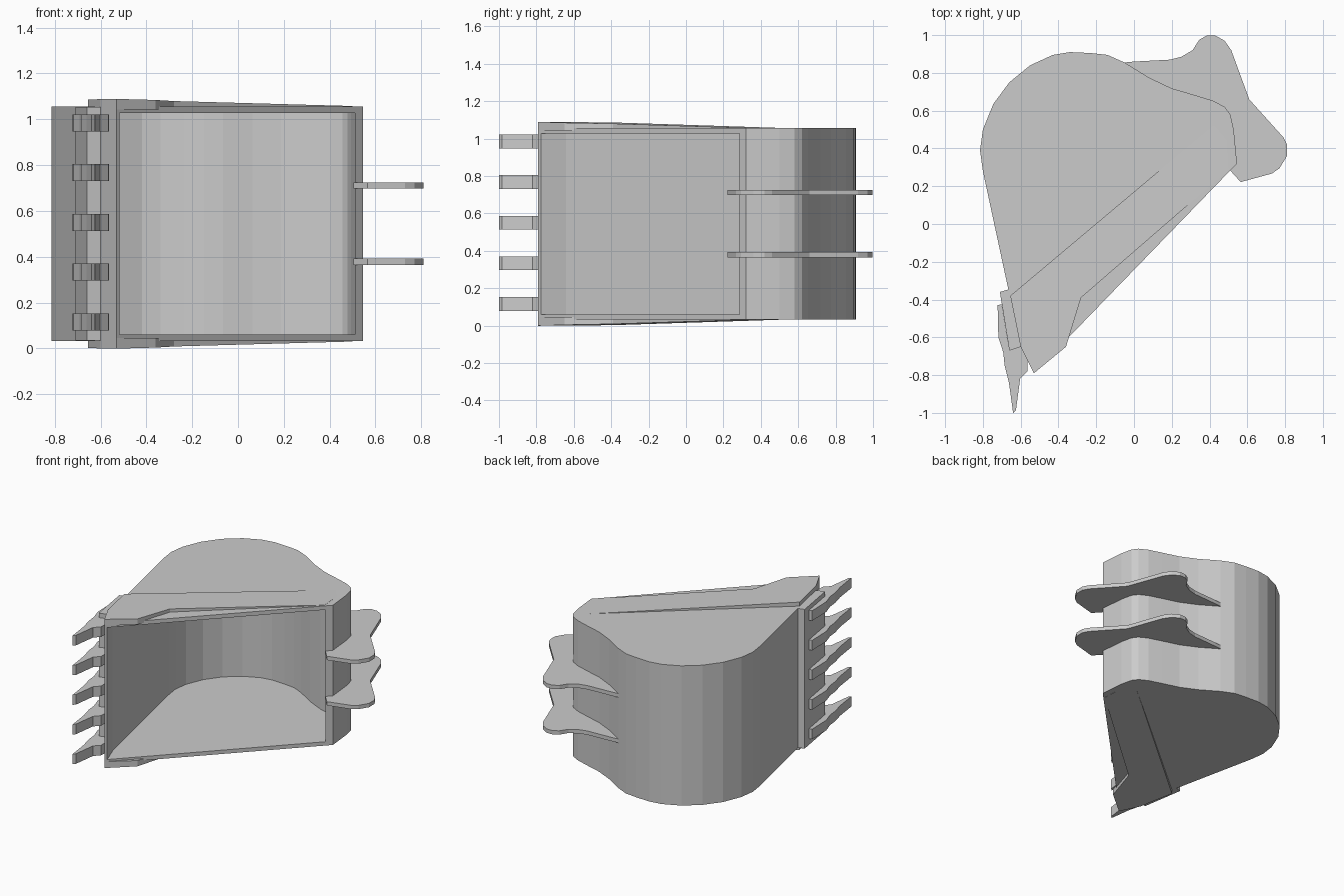
import bpy, bmesh
from mathutils import Vector

if "Cube" in bpy.data.objects:
    bpy.data.objects.remove(bpy.data.objects["Cube"])

MID_Z = 0.544


def prism(name, pts, low, high):
    """Solid from an xy outline; low and high are heights or functions of (x, y)."""
    lo = low if callable(low) else (lambda x, y: low)
    hi = high if callable(high) else (lambda x, y: high)
    bm = bmesh.new()
    a = [bm.verts.new((x, y, lo(x, y))) for x, y in pts]
    b = [bm.verts.new((x, y, hi(x, y))) for x, y in pts]
    bm.faces.new(a)
    bm.faces.new(b)
    n = len(pts)
    for i in range(n):
        j = (i + 1) % n
        bm.faces.new((a[i], a[j], b[j], b[i]))
    bmesh.ops.recalc_face_normals(bm, faces=bm.faces)
    me = bpy.data.meshes.new(name)
    bm.to_mesh(me)
    bm.free()
    ob = bpy.data.objects.new(name, me)
    bpy.context.collection.objects.link(ob)
    return ob


def inset(path, d):
    """Shift an open clockwise path inwards by d."""
    out = []
    for i, p in enumerate(path):
        p = Vector(p)
        t = Vector((0, 0))
        if i > 0:
            t += (p - Vector(path[i - 1])).normalized()
        if i < len(path) - 1:
            t += (Vector(path[i + 1]) - p).normalized()
        t.normalize()
        out.append((p.x + t.y * d, p.y - t.x * d))
    return out


# Bucket shell: back wall curve from lip round to hinge side
curve = [(-0.60, -0.65), (-0.80, 0.28), (-0.815, 0.39), (-0.80, 0.50),
         (-0.745, 0.635), (-0.66, 0.75), (-0.55, 0.84), (-0.43, 0.895),
         (-0.34, 0.91), (-0.23, 0.905), (-0.14, 0.895), (-0.05, 0.855),
         (0.08, 0.775), (0.20, 0.718), (0.32, 0.683), (0.42, 0.652),
         (0.48, 0.62), (0.51, 0.58), (0.528, 0.50), (0.545, 0.32)]
shell = prism("bucket_shell", [(-0.53, -0.79)] + curve, 0.032, 1.056)

# Cavity cut through the mouth
cavity = [(-0.49, -0.85)] + inset(curve, 0.035) + [(0.52, 0.10)]
cutter = prism("cavity_cutter", cavity, 0.06, 1.027)
cutter.hide_render = True
cutter.hide_viewport = True
cut = shell.modifiers.new("cavity", 'BOOLEAN')
cut.operation = 'DIFFERENCE'
cut.solver = 'EXACT'
cut.object = cutter

# Tapered reinforcing plates on both sides
side = [(-0.53, -0.79), (-0.60, -0.65), (-0.655, -0.38), (0.19, 0.33),
        (0.48, 0.57), (0.50, 0.285), (0.25, 0.07), (-0.28, -0.39), (-0.36, -0.65)]


def taper(x, y):
    return 1.089 - 0.021 * (0.77 * x + 0.64 * y + 0.91)


prism("side_plate_top", side, 1.042, taper)
prism("side_plate_bottom", side, lambda x, y: 2 * MID_Z - taper(x, y), 0.046)

# Cutting edge bar along the lip
prism("lip_bar", [(-0.71, -0.36), (-0.66, -0.345), (-0.598, -0.65), (-0.66, -0.67)],
      0.034, 1.054)

# Five teeth clamped over the lip
tooth = [(-0.722, -0.43), (-0.70, -0.425), (-0.665, -0.64), (-0.60, -0.64),
         (-0.563, -0.72), (-0.565, -0.78), (-0.603, -0.82), (-0.625, -0.985),
         (-0.64, -1.0), (-0.662, -0.84), (-0.685, -0.75), (-0.692, -0.68),
         (-0.718, -0.60)]
for i in range(5):
    z = 0.116 + 0.217 * i
    prism(f"tooth_{i + 1}", tooth, z - 0.037, z + 0.037)

# Pair of hinge ears, rooted in the shell wall
ear = [(-0.05, 0.855), (0.0, 0.86), (0.19, 0.87), (0.25, 0.885), (0.31, 0.92),
       (0.345, 0.975), (0.385, 0.998), (0.43, 0.998), (0.48, 0.97), (0.515, 0.92),
       (0.61, 0.66), (0.79, 0.46), (0.81, 0.42), (0.81, 0.36), (0.77, 0.295),
       (0.73, 0.267), (0.565, 0.222), (0.505, 0.288)]
root = inset(curve[12:], 0.015)[::-1]
for name, z in (("lower", 0.378), ("upper", 0.711)):
    prism(f"hinge_ear_{name}", ear + root, z - 0.014, z + 0.014)
